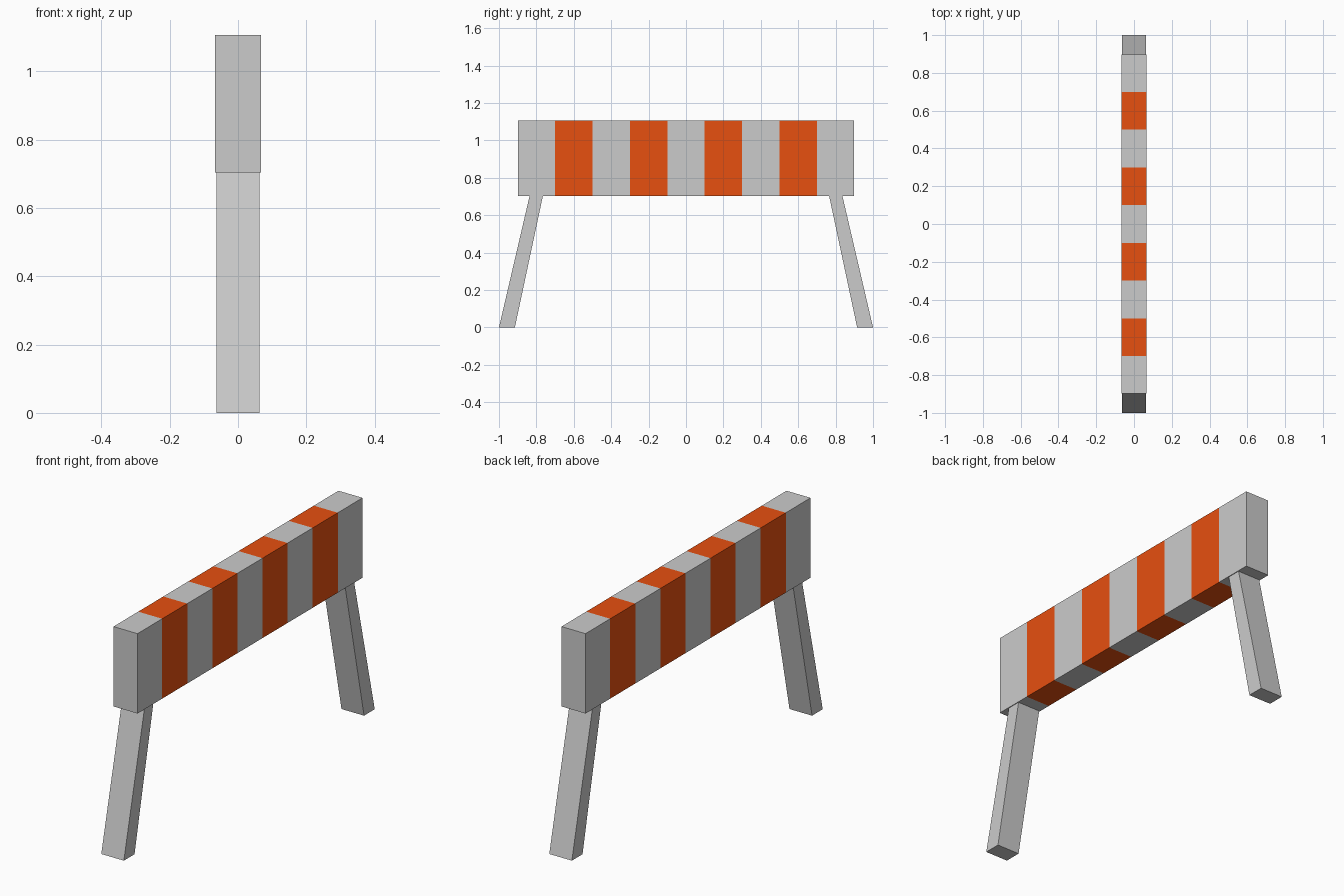
import bpy, bmesh

if "Cube" in bpy.data.objects:
    bpy.data.objects.remove(bpy.data.objects["Cube"])

BOARD_X, BOARD_Z0, BOARD_Z1 = 0.067, 0.704, 1.107
LEG_X = 0.063


def prism(name, profile, half_x):
    """Extrude a (y, z) profile symmetrically along x."""
    bm = bmesh.new()
    face = bm.faces.new([bm.verts.new((-half_x, y, z)) for y, z in profile])
    ext = bmesh.ops.extrude_face_region(bm, geom=[face])
    verts = [v for v in ext["geom"] if isinstance(v, bmesh.types.BMVert)]
    bmesh.ops.translate(bm, verts=verts, vec=(2 * half_x, 0, 0))
    bmesh.ops.recalc_face_normals(bm, faces=bm.faces[:])
    mesh = bpy.data.meshes.new(name)
    bm.to_mesh(mesh)
    bm.free()
    obj = bpy.data.objects.new(name, mesh)
    bpy.context.collection.objects.link(obj)
    return obj


# Materials for the board: plain grey and orange stripes
grey = bpy.data.materials.new("plain_grey")
grey.diffuse_color = (0.8, 0.8, 0.8, 1)
grey.use_nodes = True
grey.node_tree.nodes["Principled BSDF"].inputs["Base Color"].default_value = grey.diffuse_color
grey = None
orange = bpy.data.materials.new("orange_stripe")
orange.diffuse_color = (0.8, 0.08, 0.005, 1)
orange.use_nodes = True
orange.node_tree.nodes["Principled BSDF"].inputs["Base Color"].default_value = orange.diffuse_color

# Striped board: one box cut along its length, alternate bands painted
board = prism("striped_board", [(-0.897, BOARD_Z0), (0.897, BOARD_Z0),
                                (0.897, BOARD_Z1), (-0.897, BOARD_Z1)], BOARD_X)
board.data.materials.append(None)
board.data.materials.append(orange)
bm = bmesh.new()
bm.from_mesh(board.data)
for i in range(8):
    bmesh.ops.bisect_plane(bm, geom=bm.verts[:] + bm.edges[:] + bm.faces[:],
                           plane_co=(0, -0.7 + 0.2 * i, 0), plane_no=(0, 1, 0))
for f in bm.faces:
    band = int((f.calc_center_median().y + 0.9) / 0.2)
    f.material_index = band % 2
bm.to_mesh(board.data)
bm.free()

# Splayed, slightly tapered legs
for name, s in (("front_leg", -1), ("back_leg", 1)):
    prism(name, [(s * 0.915, 0), (s * 1.0, 0),
                 (s * 0.836, BOARD_Z0), (s * 0.765, BOARD_Z0)], LEG_X)
